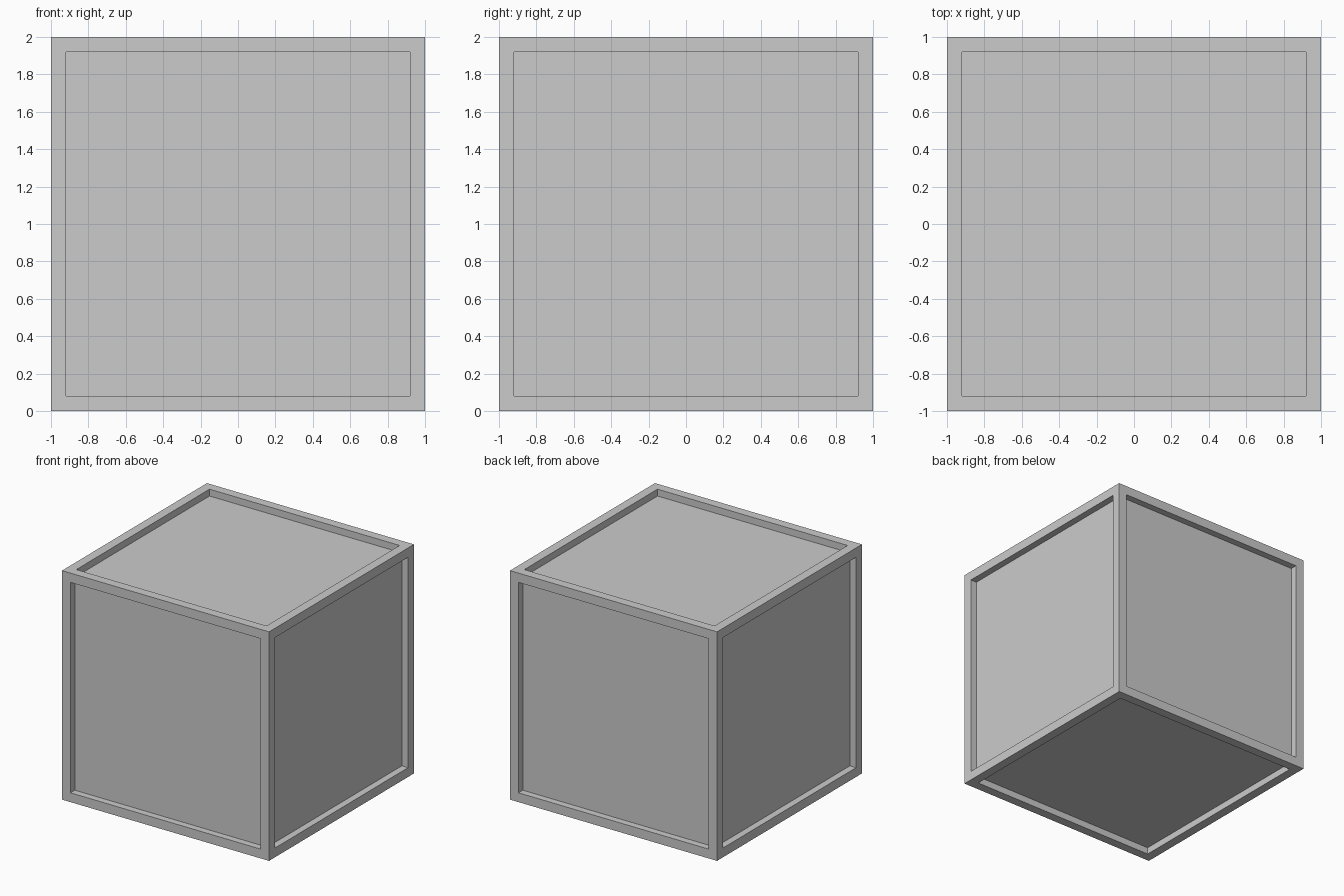
import bpy
import bmesh

SIZE = 2.0     # outer edge length
BORDER = 0.115  # width of the raised frame
DEPTH = 0.06   # depth of the sunken panels

cube = bpy.data.objects.get("Cube")
if cube:
    bpy.data.objects.remove(cube, do_unlink=True)

# Plain grey material
grey = bpy.data.materials.new("light grey")
grey.use_nodes = True
colour = (0.6, 0.6, 0.6, 1.0)
grey.diffuse_color = colour
for node in grey.node_tree.nodes:
    if node.type == 'BSDF_PRINCIPLED':
        node.inputs["Base Color"].default_value = colour

# Box with a sunken square panel on each of its six sides
bm = bmesh.new()
bmesh.ops.create_cube(bm, size=SIZE)
panels = list(bm.faces)
bmesh.ops.inset_individual(bm, faces=panels, thickness=BORDER)
for panel in panels:
    inward = -panel.normal.copy()
    # Extruding leaves straight walls around the sunken panel
    pushed = bmesh.ops.extrude_discrete_faces(bm, faces=[panel])["faces"][0]
    bmesh.ops.translate(bm, verts=pushed.verts, vec=inward * DEPTH)
bmesh.ops.translate(bm, verts=bm.verts, vec=(0, 0, SIZE / 2))
bmesh.ops.recalc_face_normals(bm, faces=bm.faces)

mesh = bpy.data.meshes.new("panelled_crate")
bm.to_mesh(mesh)
bm.free()
mesh.materials.append(grey)
crate = bpy.data.objects.new("panelled_crate", mesh)
bpy.context.collection.objects.link(crate)
